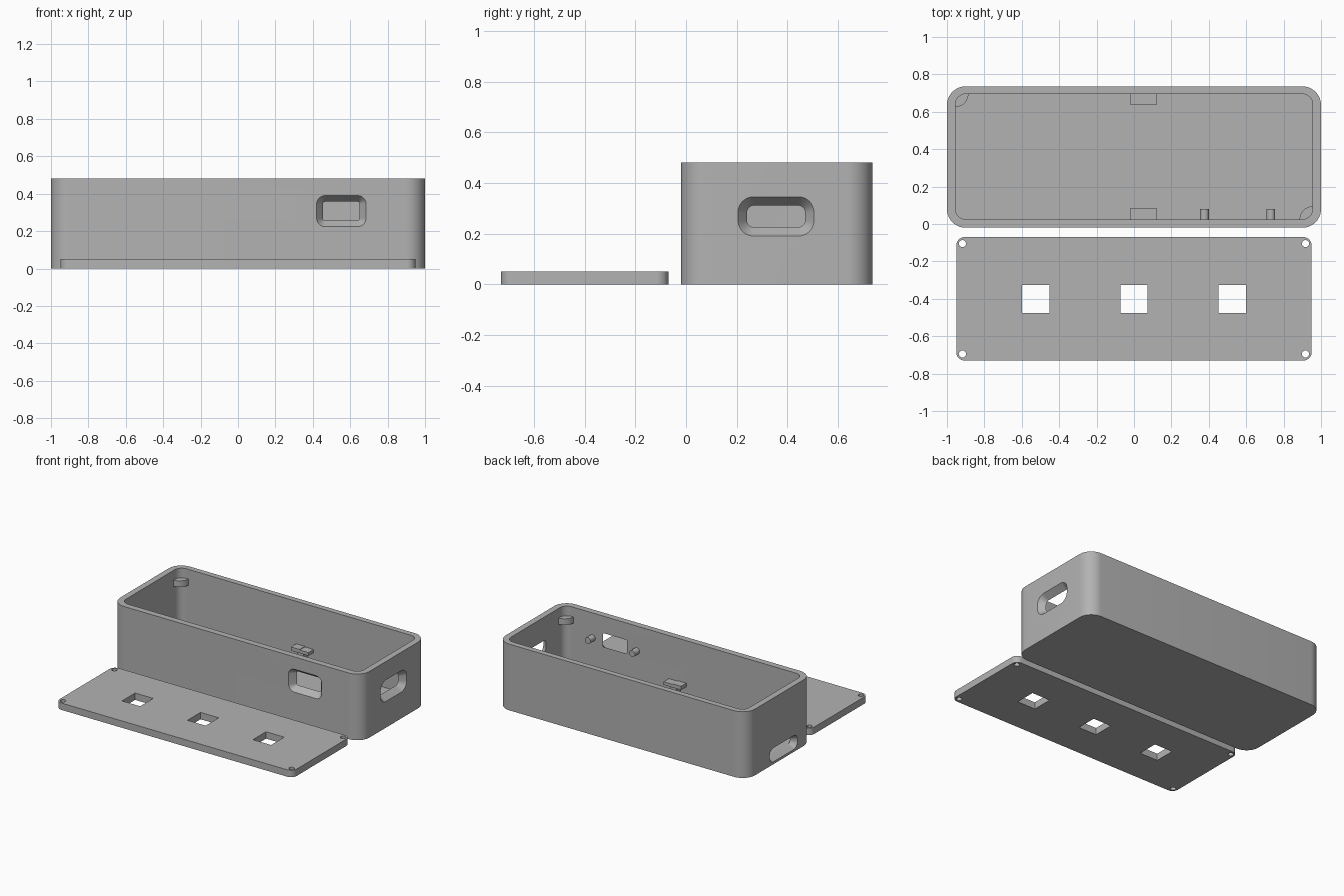
import bpy, bmesh, math
from mathutils import Vector

if "Cube" in bpy.data.objects:
    bpy.data.objects.remove(bpy.data.objects["Cube"])

plastic = bpy.data.materials.new("grey_plastic")
plastic.diffuse_color = (0.45, 0.45, 0.45, 1)
plastic.use_nodes = True
plastic.node_tree.nodes["Principled BSDF"].inputs["Base Color"].default_value = plastic.diffuse_color

SEG = 10


def rounded(w, h, r):
    """Rounded rectangle outline, counter-clockwise."""
    pts = []
    for k, (sx, sy) in enumerate([(1, 1), (-1, 1), (-1, -1), (1, -1)]):
        for i in range(SEG + 1):
            a = (k + i / SEG) * math.pi / 2
            pts.append((sx * (w / 2 - r) + r * math.cos(a),
                        sy * (h / 2 - r) + r * math.sin(a)))
    return pts


def make(name, loops):
    """Skin a stack of equal-length point loops and cap both ends."""
    bm = bmesh.new()
    rows = [[bm.verts.new(p) for p in loop] for loop in loops]
    n = len(rows[0])
    for a, b in zip(rows, rows[1:]):
        for i in range(n):
            j = (i + 1) % n
            bm.faces.new((a[i], a[j], b[j], b[i]))
    bm.faces.new(rows[0][::-1])
    bm.faces.new(rows[-1])
    bmesh.ops.recalc_face_normals(bm, faces=bm.faces)
    me = bpy.data.meshes.new(name)
    bm.to_mesh(me)
    bm.free()
    me.materials.append(plastic)
    ob = bpy.data.objects.new(name, me)
    bpy.context.collection.objects.link(ob)
    return ob


def loft(name, centre, axis, sections):
    """Sections are (offset along axis, width, height, corner radius)."""
    c = Vector(centre)
    u, v, d = {"x": ((0, 1, 0), (0, 0, 1), (1, 0, 0)),
               "y": ((1, 0, 0), (0, 0, 1), (0, 1, 0)),
               "z": ((1, 0, 0), (0, 1, 0), (0, 0, 1))}[axis]
    u, v, d = Vector(u), Vector(v), Vector(d)
    return make(name, [[c + u * p + v * q + d * t for p, q in rounded(w, h, r)]
                       for t, w, h, r in sections])


def block(name, x0, x1, y0, y1, z0, z1):
    return make(name, [[(x0, y0, z), (x1, y0, z), (x1, y1, z), (x0, y1, z)] for z in (z0, z1)])


def disc(name, centre, axis, r, a, b, n=24):
    loops = []
    for t in (a, b):
        ring = []
        for i in range(n):
            p, q = r * math.cos(i * math.tau / n), r * math.sin(i * math.tau / n)
            ring.append(Vector(centre) + Vector((p, q, t) if axis == "z" else (p, t, q)))
        loops.append(ring)
    return make(name, loops)


def cut(ob, cutters):
    bpy.context.view_layer.objects.active = ob
    for c in cutters:
        m = ob.modifiers.new("cut", 'BOOLEAN')
        m.operation, m.solver, m.object = 'DIFFERENCE', 'EXACT', c
        bpy.ops.object.modifier_apply(modifier=m.name)
        bpy.data.objects.remove(c)


def smooth(ob):
    bpy.ops.object.select_all(action='DESELECT')
    ob.select_set(True)
    bpy.context.view_layer.objects.active = ob
    bpy.ops.object.shade_smooth_by_angle(angle=math.radians(25))


def port(centre, axis, inward, outer, inner):
    """Cutter for a wall opening that narrows from the outside to the inside."""
    return loft("port_cutter", centre, axis, [
        (-0.02 * inward, *outer), (0, *outer),
        (0.045 * inward, *inner), (0.07 * inward, *inner)])


# Open box: outer shell, cavity and three wall ports
Y = 0.358
box = loft("box", (0, Y, 0), "z", [(0, 2, 0.756, 0.1), (0.48, 2, 0.756, 0.1)])
cut(box, [
    loft("cavity", (0, Y + 0.002, 0), "z",
         [(0.045, 1.91, 0.67, 0.055), (0.6, 1.91, 0.67, 0.055)]),
    port((0.5525, -0.02, 0.307), "y", 1, (0.265, 0.166, 0.046), (0.195, 0.1, 0.01)),
    port((1, 0.355, 0.268), "x", -1, (0.30, 0.155, 0.062), (0.23, 0.085, 0.028)),
    port((-1, 0.31, 0.068), "x", 1, (0.32, 0.1, 0.045), (0.27, 0.045, 0.02)),
])
smooth(box)

# Lid plate lying in front, with screw holes and square windows
lid = loft("lid", (0, -0.4, 0), "z", [(0, 1.9, 0.66, 0.045), (0.05, 1.9, 0.66, 0.045)])
cut(lid, [disc("hole", (x, y, 0), "z", 0.019, -0.05, 0.1)
          for x in (-0.917, 0.917) for y in (-0.105, -0.695)]
    + [block("window", x - 0.073, x + 0.073, -0.475, -0.325, -0.05, 0.1)
       for x in (-0.525, 0, 0.525)])
smooth(lid)

# Quarter-round screw lugs in two opposite corners
for name, cx, cy, s in (("back_lug", -0.957, 0.697, 1), ("front_lug", 0.957, 0.023, -1)):
    arc = [(cx, cy)] + [(cx + s * 0.072 * math.cos(i * math.pi / 24),
                         cy - s * 0.072 * math.sin(i * math.pi / 24)) for i in range(13)]
    smooth(make(name, [[(x, y, z) for x, y in arc] for z in (0.365, 0.41)]))

# Board clips on the long walls: stem with a two-part head
for side, y0, y1 in (("front", 0.02, 0.085), ("back", 0.635, 0.70)):
    block(side + "_clip_stem", 0.025, 0.075, y0 + 0.01, y1 - 0.01, 0.04, 0.15)
    block(side + "_clip_head_left", -0.02, 0.05, y0, y1, 0.145, 0.172)
    block(side + "_clip_head_right", 0.05, 0.12, y0, y1, 0.145, 0.168)

# Mounting pegs either side of the front port
for name, x in (("left_peg", 0.377), ("right_peg", 0.732)):
    smooth(disc(name, (x, 0, 0.3), "y", 0.023, 0.02, 0.08))
